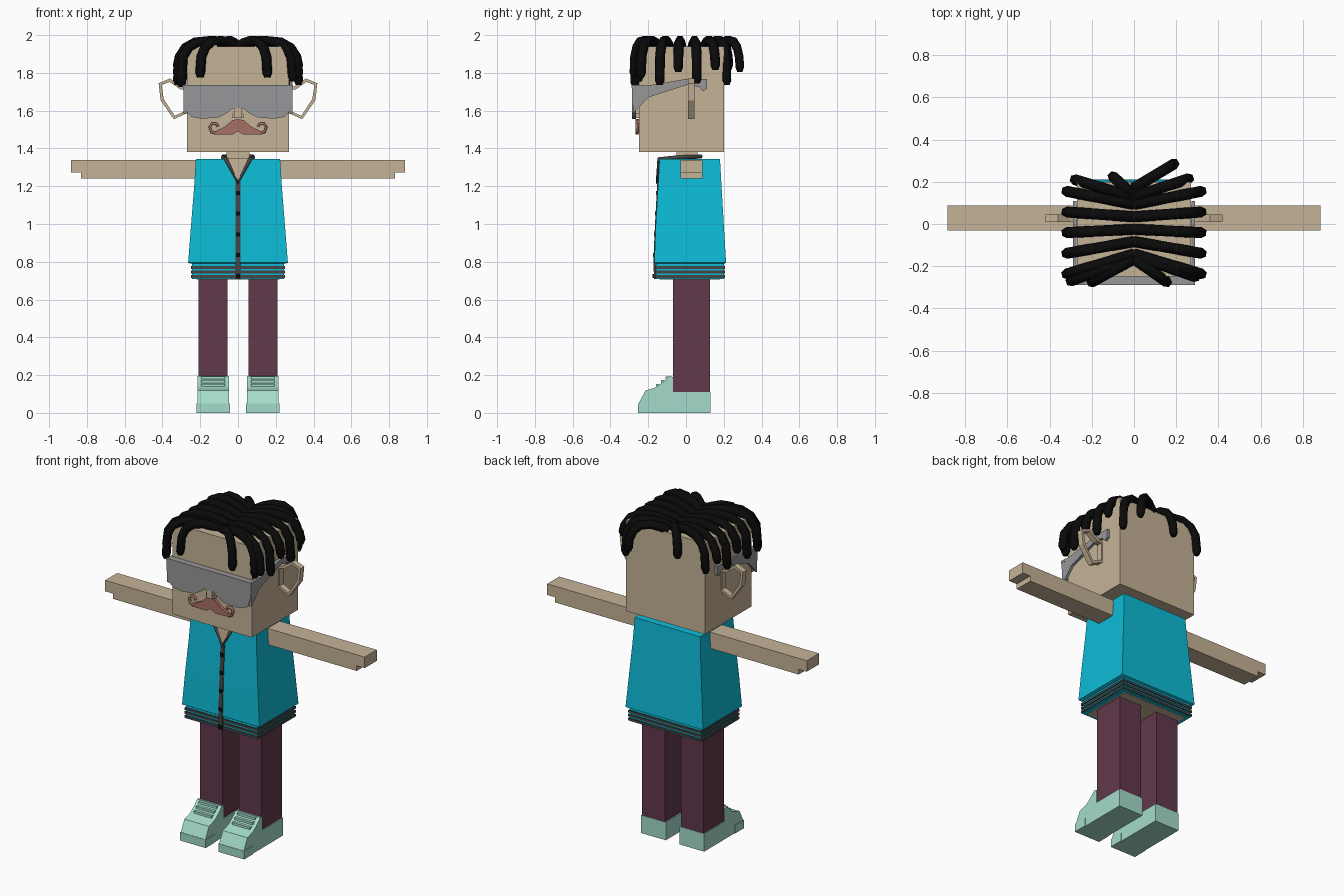
import bpy
import bmesh
from mathutils import Vector

if "Cube" in bpy.data.objects:
    bpy.data.objects.remove(bpy.data.objects["Cube"], do_unlink=True)


def material(name, r, g, b):
    mat = bpy.data.materials.new(name)
    mat.use_nodes = True
    mat.diffuse_color = (r, g, b, 1)
    shader = mat.node_tree.nodes["Principled BSDF"]
    shader.inputs["Base Color"].default_value = (r, g, b, 1)
    shader.inputs["Roughness"].default_value = 0.9
    return mat


SKIN = material("skin tan", 0.56, 0.45, 0.31)
VEST = material("vest cyan", 0.004, 0.5, 0.68)
PLUM = material("trouser plum", 0.12, 0.04, 0.07)
MINT = material("shoe mint", 0.37, 0.71, 0.6)
BLACK = material("hair black", 0.003, 0.003, 0.003)
TRIM = material("trim grey", 0.06, 0.06, 0.06)
GLASS = material("glasses grey", 0.31, 0.31, 0.32)
ROSE = material("moustache rose", 0.39, 0.16, 0.13)

SIDES = (("left", 1), ("right", -1))


def finish(name, bm, mat):
    bmesh.ops.recalc_face_normals(bm, faces=bm.faces)
    mesh = bpy.data.meshes.new(name)
    bm.to_mesh(mesh)
    bm.free()
    mesh.materials.append(mat)
    obj = bpy.data.objects.new(name, mesh)
    bpy.context.collection.objects.link(obj)
    return obj


def loft(name, rings, mat, caps=True):
    """Join point loops of equal length into a skin."""
    bm = bmesh.new()
    loops = [[bm.verts.new(p) for p in ring] for ring in rings]
    for a, b in zip(loops, loops[1:]):
        for i in range(len(a)):
            j = (i + 1) % len(a)
            bm.faces.new((a[i], a[j], b[j], b[i]))
    if caps:
        bm.faces.new(loops[0])
        bm.faces.new(loops[-1])
    return finish(name, bm, mat)


def box(name, x, y, z, mat):
    corners = ((0, 0), (1, 0), (1, 1), (0, 1))
    return loft(name, [[(x[i], y[j], h) for i, j in corners] for h in z], mat)


def front_slab(name, pts, y, mat, side=1, caps=True):
    """Outline in x and z, given depth along y."""
    return loft(name, [[(side * px, d, pz) for px, pz in pts] for d in y], mat, caps)


def side_slab(name, pts, x, mat):
    """Outline in y and z, given width along x."""
    return loft(name, [[(w, py, pz) for py, pz in pts] for w in x], mat)


def tube(name, pts, radius, mat, cyclic=False, tip=1.0, steps=1):
    curve = bpy.data.curves.new(name, "CURVE")
    curve.dimensions = "3D"
    curve.bevel_depth = radius
    curve.bevel_resolution = steps
    curve.use_fill_caps = True
    line = curve.splines.new("POLY")
    line.points.add(len(pts) - 1)
    for point, co in zip(line.points, pts):
        point.co = (*co, 1)
    line.points[-1].radius = tip
    line.use_cyclic_u = cyclic
    temp = bpy.data.objects.new(name, curve)
    bpy.context.collection.objects.link(temp)
    bpy.context.view_layer.update()
    graph = bpy.context.evaluated_depsgraph_get()
    mesh = bpy.data.meshes.new_from_object(temp.evaluated_get(graph))
    bpy.data.objects.remove(temp)
    mesh.materials.clear()
    mesh.materials.append(mat)
    obj = bpy.data.objects.new(name, mesh)
    bpy.context.collection.objects.link(obj)
    return obj


def smooth(obj):
    for poly in obj.data.polygons:
        poly.use_smooth = len(poly.vertices) == 4


# Head and neck
box("head", (-0.27, 0.27), (-0.25, 0.2), (1.38, 1.94), SKIN)
box("neck", (-0.06, 0.06), (-0.05, 0.06), (1.3, 1.4), SKIN)

# Vest body, flaring towards the hem
flare = ((0.79, 0.25, -0.16, 0.2), (0.795, 0.264, -0.168, 0.212), (1, 0.248, -0.16, 0.2),
         (1.2, 0.232, -0.148, 0.188), (1.345, 0.223, -0.14, 0.18))
loft("vest", [[(-w, f, z), (w, f, z), (w, b, z), (-w, b, z)] for z, w, f, b in flare], VEST)

# Ribbed hem
box("hem", (-0.244, 0.244), (-0.158, 0.2), (0.71, 0.8), VEST)
for i in range(3):
    z = 0.722 + i * 0.024
    box(f"hem_rib_{i}", (-0.25, 0.25), (-0.164, 0.206), (z - 0.007, z + 0.007), TRIM)
box("waist_underside", (-0.22, 0.22), (-0.14, 0.18), (0.706, 0.715), SKIN)

# Neck opening, collar trim, front placket and buttons
loft("neck_opening", [[(0, -0.151 + d, 1.22), (0.062, -0.145 + d, 1.346),
                       (-0.062, -0.145 + d, 1.346)] for d in (0, 0.008)], SKIN)
half = [(0.065, -0.143, 1.345), (0.08, -0.06, 1.352), (0.08, 0.08, 1.357)]
collar = [(0, -0.15, 1.22)] + half + [(-x, y, z) for x, y, z in reversed(half)]
tube("collar", collar, 0.011, TRIM, cyclic=True)
side_slab("placket", [(-0.152, 1.225), (-0.164, 1), (-0.173, 0.8), (-0.169, 0.71),
                      (-0.14, 0.71), (-0.14, 1.225)], (-0.013, 0.013), TRIM)
for i in range(5):
    z = 1.165 - i * 0.11
    y = -0.154 - i * 0.0045
    box(f"button_{i}", (-0.011, 0.011), (y - 0.006, y + 0.01), (z - 0.011, z + 0.011), BLACK)

shoe = [(-0.25, 0), (-0.25, 0.05), (-0.215, 0.118), (-0.16, 0.135), (-0.12, 0.165),
        (-0.09, 0.195), (-0.068, 0.19), (-0.068, 0.11), (0.13, 0.11), (0.13, 0)]
arm = [(0.2, 1.24), (0.83, 1.24), (0.83, 1.272), (0.885, 1.272), (0.885, 1.34), (0.2, 1.34)]
ear = [(0.262, 1.72), (0.3, 1.73), (0.36, 1.77), (0.42, 1.745), (0.41, 1.655),
       (0.34, 1.555), (0.262, 1.59)]
temple = [(-0.285, 1.73), (-0.19, 1.735), (0, 1.768), (0.11, 1.768), (0.11, 1.715),
          (0.09, 1.703), (0.07, 1.725), (0.01, 1.738), (-0.2, 1.67), (-0.28, 1.585)]
whisker = [(0, 1.555), (0.03, 1.55), (0.07, 1.515), (0.11, 1.497), (0.13, 1.473),
           (0.03, 1.473), (0, 1.49)]
curl = [(0.11, 1.481), (0.14, 1.487), (0.15, 1.512), (0.136, 1.533), (0.113, 1.53),
        (0.107, 1.515)]

for label, s in SIDES:
    # Limbs and shoes
    front_slab(f"{label}_arm", arm, (-0.03, 0.088), SKIN, s)
    box(f"{label}_leg", (s * 0.055, s * 0.21), (-0.07, 0.128), (0.1, 0.712), PLUM)
    side_slab(f"{label}_shoe", shoe, (s * 0.047, s * 0.215), MINT)
    box(f"{label}_toe_guard", (s * 0.043, s * 0.219), (-0.253, -0.165), (0.0, 0.05), MINT)
    for i in range(3):
        y, z = -0.15 + i * 0.025, 0.145 + i * 0.02
        box(f"{label}_lace_{i}", (s * 0.07, s * 0.192), (y - 0.008, y + 0.01),
            (z - 0.006, z + 0.008), MINT)
    # Hoop ears
    hoop = front_slab(f"{label}_ear", ear, (0.01, 0.046), SKIN, s, caps=False)
    rim = hoop.modifiers.new("thickness", "SOLIDIFY")
    rim.thickness = 0.018
    # Glasses side arms and moustache halves
    side_slab(f"{label}_glasses_arm", temple, (s * 0.272, s * 0.288), GLASS)
    front_slab(f"{label}_moustache", whisker, (-0.268, -0.245), ROSE, s)
    smooth(tube(f"{label}_moustache_curl", [(s * x, -0.26, z) for x, z in curl], 0.008, ROSE))
    box(f"{label}_nostril", (s * 0.012, s * 0.03), (-0.27, -0.24), (1.56, 1.585), SKIN)

# Glasses shield with two rounded lenses, and the nose
lens = [(0.29, 1.73), (0.286, 1.65), (0.27, 1.59), (0.245, 1.567), (0.19, 1.557),
        (0.1, 1.565), (0.055, 1.59), (0.03, 1.612)]
shield = lens + [(-x, z) for x, z in reversed(lens)]
front_slab("glasses_shield", shield, (-0.285, -0.265), GLASS)
box("glasses_brow", (-0.29, 0.29), (-0.288, -0.25), (1.72, 1.735), GLASS)
box("nose", (-0.02, 0.02), (-0.28, -0.24), (1.56, 1.612), SKIN)

# Locks of hair: five across each side, then the diagonal ones front and back
locks = []
for i, drop in enumerate((1.84, 1.77, 1.83, 1.76, 1.8)):
    for label, s in SIDES:
        locks.append((s * 0.32, 0.155 - i * 0.098, drop))
locks += [(-0.3, -0.27, 1.75), (-0.2, -0.275, 1.8), (0.29, -0.25, 1.78), (0.155, -0.275, 1.8),
          (0.19, 0.285, 1.83), (0.26, 0.215, 1.76), (-0.28, 0.21, 1.79), (-0.1, 0.225, 1.84)]
arc = ((0, 1.94), (0.2, 1.96), (0.45, 1.973), (0.7, 1.965), (0.87, 1.935), (0.97, 1.885))
for n, (x, y, drop) in enumerate(locks):
    root, end = Vector((0, y * 0.6, 0)), Vector((x, y, 0))
    path = [root.lerp(end, t) + Vector((0, 0, z)) for t, z in arc]
    path += [end + Vector((0, 0, drop)), end + Vector((0, 0, drop - 0.025))]
    smooth(tube(f"hair_lock_{n}", path, 0.026, BLACK, tip=0.6))
